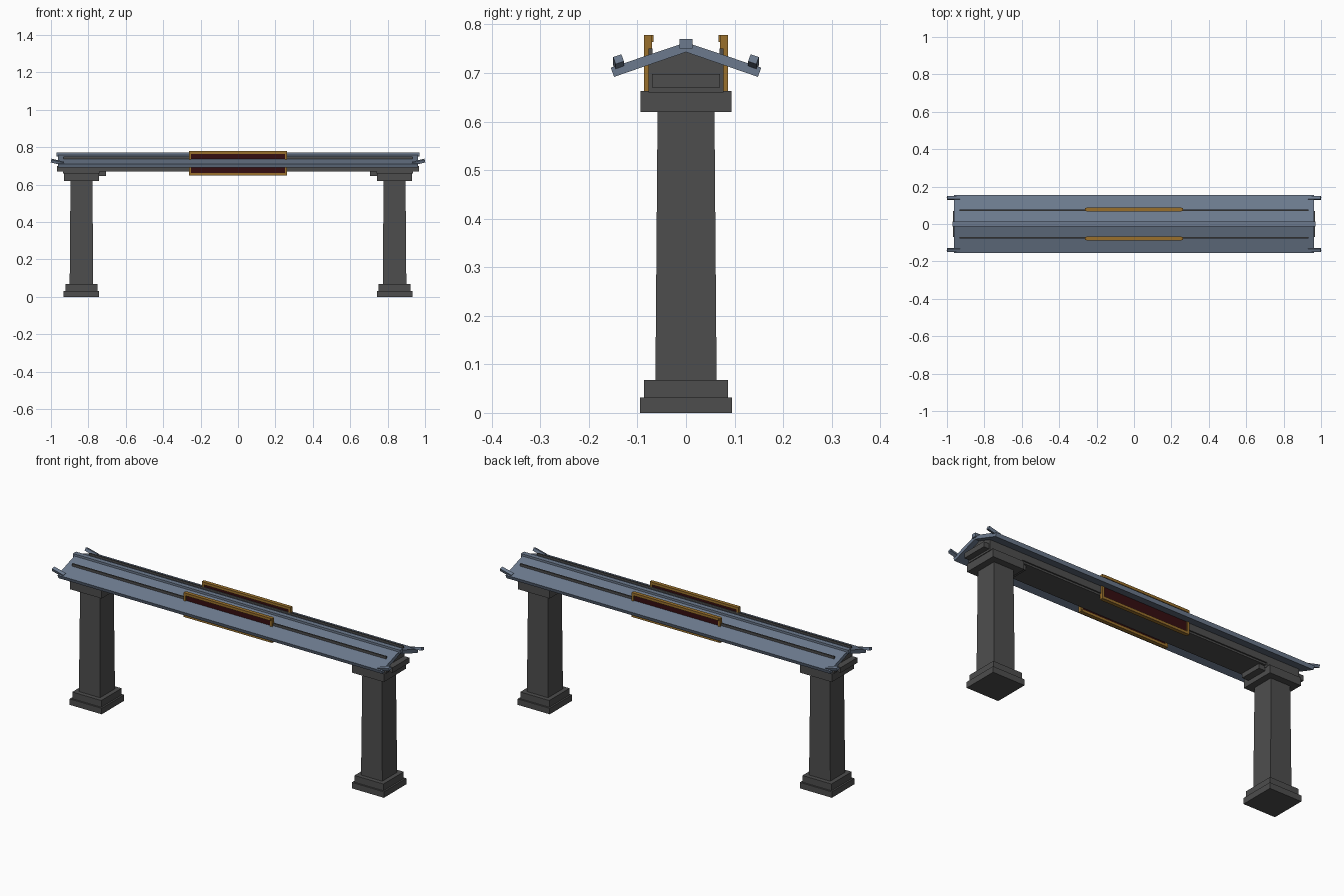
import bpy
import bmesh
import math
from mathutils import Vector

cube = bpy.data.objects.get("Cube")
if cube:
    bpy.data.objects.remove(cube, do_unlink=True)


def material(name, rgb):
    m = bpy.data.materials.new(name)
    m.use_nodes = True
    m.diffuse_color = (*rgb, 1)
    m.node_tree.nodes["Principled BSDF"].inputs["Base Color"].default_value = (*rgb, 1)
    return m


stone = material("dark stone", (0.075, 0.075, 0.075))
slate = material("blue slate", (0.15, 0.195, 0.27))
gold = material("old gold", (0.32, 0.16, 0.025))
red = material("dark red", (0.035, 0.004, 0.005))


def finish(name, bm, mat):
    bmesh.ops.recalc_face_normals(bm, faces=bm.faces)
    mesh = bpy.data.meshes.new(name)
    bm.to_mesh(mesh)
    bm.free()
    mesh.materials.append(mat)
    obj = bpy.data.objects.new(name, mesh)
    bpy.context.collection.objects.link(obj)
    return obj


def box(name, mat, x, y, z, taper=1):
    """Box between the (low, high) limits of each axis; taper scales its top."""
    bm = bmesh.new()
    bmesh.ops.create_cube(bm, size=1)
    mid = Vector([(a + b) / 2 for a, b in (x, y, z)])
    size = [b - a for a, b in (x, y, z)]
    for v in bm.verts:
        t = taper if v.co.z > 0 else 1
        v.co = mid + Vector((v.co.x * size[0] * t, v.co.y * size[1] * t, v.co.z * size[2]))
    return finish(name, bm, mat)


def prism(name, mat, profile, half_length):
    """Extrude a (y, z) profile along x."""
    bm = bmesh.new()
    face = bm.faces.new([bm.verts.new((-half_length, y, z)) for y, z in profile])
    ext = bmesh.ops.extrude_face_region(bm, geom=[face])
    verts = [g for g in ext["geom"] if isinstance(g, bmesh.types.BMVert)]
    bmesh.ops.translate(bm, verts=verts, vec=(2 * half_length, 0, 0))
    return finish(name, bm, mat)


# Pillars: stepped base, tapered shaft, capital and inward bracket
for side, s in (("left", 1), ("right", -1)):
    cx = 0.837 * s
    for part, half, low, high, taper in (
        ("plinth", 0.095, 0, 0.032, 1),
        ("base_step", 0.086, 0.032, 0.068, 1),
        ("shaft", 0.063, 0.068, 0.62, 0.93),
        ("capital", 0.094, 0.62, 0.663, 1),
    ):
        box(f"{side}_{part}", stone, (cx - half, cx + half), (-half, half), (low, high), taper)
    box(f"{side}_bracket", stone, sorted((0.705 * s, 0.9 * s)), (-0.06, 0.06), (0.645, 0.672))

# Lintel and gable core under the roof
box("lintel", stone, (-0.967, 0.967), (-0.07, 0.07), (0.67, 0.698))
for side, s in (("left", 1), ("right", -1)):
    box(f"{side}_lintel_seat", stone, sorted((0.74 * s, 0.935 * s)), (-0.077, 0.077), (0.66, 0.68))
prism("gable_core", stone,
      [(-0.075, 0.68), (0.075, 0.68), (0.075, 0.722), (0, 0.748), (-0.075, 0.722)], 0.935)

# Pitched roof and ridge cap
prism("roof", slate,
      [(0, 0.763), (0.155, 0.711), (0.148, 0.692), (0, 0.743), (-0.148, 0.692), (-0.155, 0.711)], 0.962)
box("ridge_cap", slate, (-0.97, 0.97), (-0.013, 0.013), (0.75, 0.77))

for face, f in (("front", -1), ("back", 1)):
    # Thin stone rail standing through each slope
    box(f"{face}_roof_rail", stone, (-0.932, 0.932), sorted((0.069 * f, 0.077 * f)), (0.68, 0.75))

    # Upturned eave tips
    for side, s in (("left", 1), ("right", -1)):
        tip = box(f"{face}_{side}_eave_tip", slate, (-0.035, 0.035), (-0.009, 0.009), (-0.008, 0.008))
        tip.location = (0.965 * s, 0.139 * f, 0.72)
        tip.rotation_euler = (-0.33 * f, -math.radians(14) * s, 0)

    # Framed sign panel
    box(f"{face}_sign_panel", red, (-0.255, 0.255), sorted((0.073 * f, 0.081 * f)), (0.655, 0.772))
    for part, low, high in (("top", 0.764, 0.778), ("bottom", 0.648, 0.662)):
        box(f"{face}_sign_{part}_rail", gold, (-0.255, 0.255), sorted((0.067 * f, 0.087 * f)), (low, high))
    for side, s in (("left", 1), ("right", -1)):
        box(f"{face}_sign_{side}_stile", gold, sorted((0.25 * s, 0.263 * s)),
            sorted((0.07 * f, 0.086 * f)), (0.648, 0.778))
